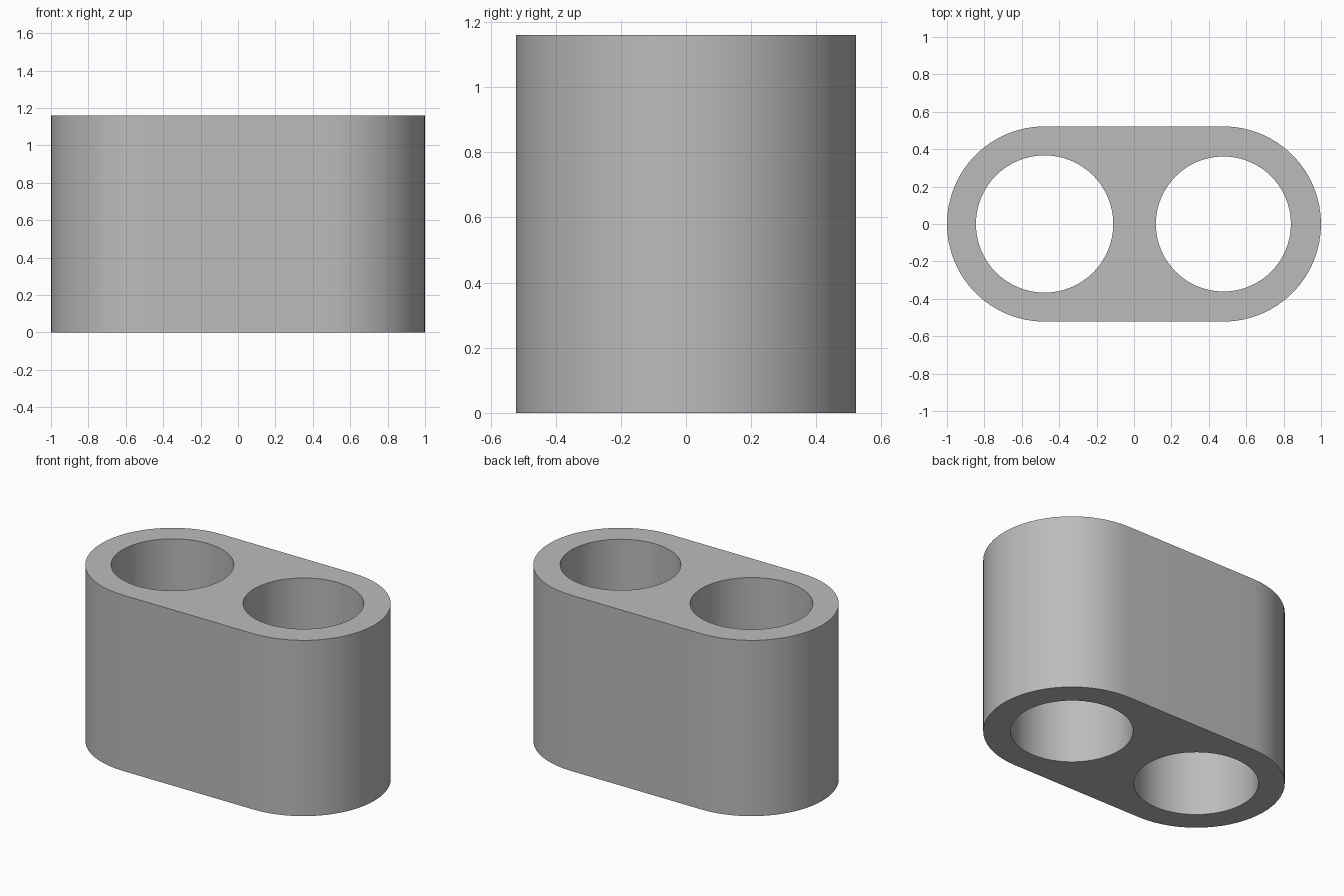
import bpy
import bmesh
import math

if "Cube" in bpy.data.objects:
    bpy.data.objects.remove(bpy.data.objects["Cube"])

HEIGHT = 1.16
CENTRE = 0.478      # x offset of the two rounded ends
OUTER = 0.522       # radius of the rounded ends
SEGMENTS = 64


def arc(cx, radius, start, sweep, count):
    """Points on an arc around (cx, 0), angles in degrees."""
    return [(cx + radius * math.cos(math.radians(start + sweep * i / count)),
             radius * math.sin(math.radians(start + sweep * i / count)))
            for i in range(count + 1)]


def add_loop(bm, points):
    verts = [bm.verts.new((x, y, 0)) for x, y in points]
    return [bm.edges.new((v, verts[i - 1])) for i, v in enumerate(verts)]


# Stadium outline with two round bores, the left one slightly wider
bm = bmesh.new()
half = SEGMENTS // 2
edges = add_loop(bm, arc(CENTRE, OUTER, -90, 180, half) + arc(-CENTRE, OUTER, 90, 180, half))
for x, radius in ((-CENTRE, 0.367), (CENTRE, 0.361)):
    edges += add_loop(bm, arc(x, radius, 0, 360, SEGMENTS)[:-1])
bmesh.ops.triangle_fill(bm, edges=edges, use_beauty=True, normal=(0, 0, 1))

# Extrude the section into the full-height block
section = bmesh.ops.extrude_face_region(bm, geom=bm.faces[:], use_keep_orig=True)
top = [g for g in section["geom"] if isinstance(g, bmesh.types.BMVert)]
bmesh.ops.translate(bm, verts=top, vec=(0, 0, HEIGHT))
bmesh.ops.recalc_face_normals(bm, faces=bm.faces[:])

mesh = bpy.data.meshes.new("double_bore_block")
bm.to_mesh(mesh)
bm.free()
block = bpy.data.objects.new("double_bore_block", mesh)
bpy.context.collection.objects.link(block)

# Plain grey finish
grey = bpy.data.materials.new("grey")
grey.diffuse_color = (0.5, 0.5, 0.5, 1)
grey.use_nodes = True
grey.node_tree.nodes["Principled BSDF"].inputs["Base Color"].default_value = grey.diffuse_color
mesh.materials.append(grey)

# Smooth walls, sharp rims
bpy.context.view_layer.objects.active = block
block.select_set(True)
bpy.ops.object.shade_smooth_by_angle(angle=math.radians(30))
